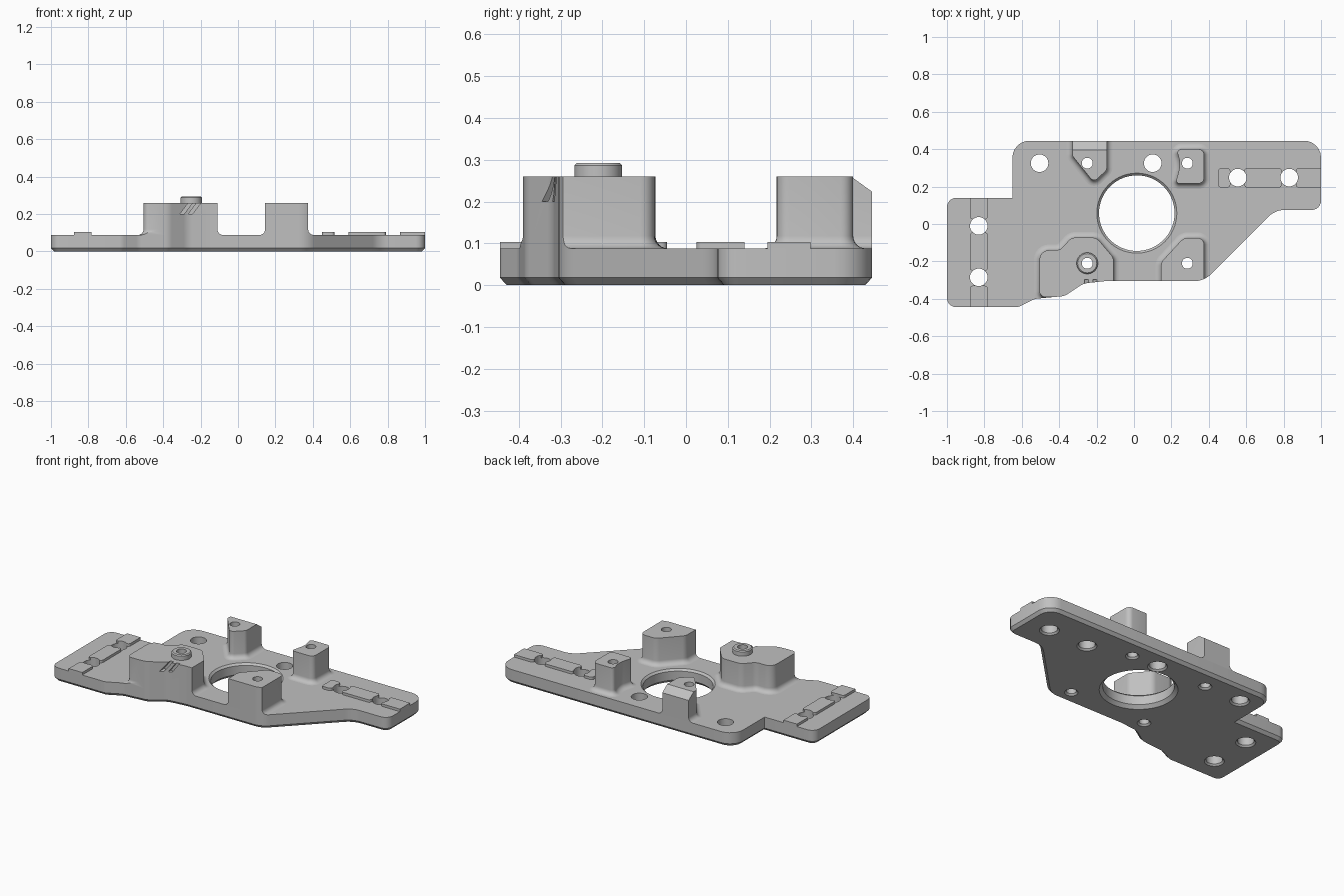
import bpy, bmesh, math
from mathutils import Vector

if "Cube" in bpy.data.objects:
    bpy.data.objects.remove(bpy.data.objects["Cube"], do_unlink=True)

TOP, POST_TOP, KEY_TOP, BOSS_TOP = 0.088, 0.26, 0.104, 0.293

grey = bpy.data.materials.new("light grey")
grey.use_nodes = True
color = (0.53, 0.53, 0.53, 1)
grey.diffuse_color = color
grey.node_tree.nodes["Principled BSDF"].inputs["Base Color"].default_value = color


def rounded(corners, steps=6):
    """Counter-clockwise outline from (x, y, corner radius)."""
    out = []
    n = len(corners)
    for i, (x, y, r) in enumerate(corners):
        p = Vector((x, y))
        if r == 0:
            out.append(p)
            continue
        a = (Vector(corners[i - 1][:2]) - p).normalized()
        b = (Vector(corners[(i + 1) % n][:2]) - p).normalized()
        half = a.angle(b) / 2
        center = p + (a + b).normalized() * r / math.sin(half)
        start = p + a * r / math.tan(half) - center
        sweep = math.pi - 2 * half
        if a.x * b.y - a.y * b.x > 0:
            sweep = -sweep
        for k in range(steps + 1):
            t = sweep * k / steps
            c, s = math.cos(t), math.sin(t)
            out.append(center + Vector((start.x * c - start.y * s,
                                        start.x * s + start.y * c)))
    return out


def offset(loop, d):
    """Move an outline outward by d with mitred corners."""
    out = []
    for i, p in enumerate(loop):
        a = (p - loop[i - 1]).normalized()
        b = (loop[(i + 1) % len(loop)] - p).normalized()
        na, nb = Vector((a.y, -a.x)), Vector((b.y, -b.x))
        out.append(p + (na + nb) * d / max(1 + na.dot(nb), 0.3))
    return out


def circle(x, y, r, n):
    return [Vector((x + r * math.cos(2 * math.pi * i / n),
                    y + r * math.sin(2 * math.pi * i / n))) for i in range(n)]


def level(loop, z):
    return [(p.x, p.y, z) for p in loop]


def loft(bm, rings):
    """Closed solid through rings of equal length."""
    rows = [[bm.verts.new(p) for p in ring] for ring in rings]
    n = len(rows[0])
    faces = [bm.faces.new(rows[0][::-1]), bm.faces.new(rows[-1])]
    for low, high in zip(rows, rows[1:]):
        for i in range(n):
            j = (i + 1) % n
            faces.append(bm.faces.new((low[i], low[j], high[j], high[i])))
    bmesh.ops.recalc_face_normals(bm, faces=faces)


def build(name, *solids):
    bm = bmesh.new()
    for rings in solids:
        loft(bm, rings)
    mesh = bpy.data.meshes.new(name)
    bm.to_mesh(mesh)
    bm.free()
    mesh.materials.append(grey)
    ob = bpy.data.objects.new(name, mesh)
    bpy.context.collection.objects.link(ob)
    return ob


def select(ob):
    bpy.ops.object.select_all(action='DESELECT')
    ob.select_set(True)
    bpy.context.view_layer.objects.active = ob


def boolean(ob, tool, operation):
    select(ob)
    mod = ob.modifiers.new("cut", 'BOOLEAN')
    mod.operation, mod.object, mod.solver = operation, tool, 'EXACT'
    bpy.ops.object.modifier_apply(modifier=mod.name)


# Base plate with chamfered underside
outline = rounded([
    (-1, -0.445, 0.05), (-0.62, -0.445, 0.06), (-0.53, -0.4, 0.08),
    (-0.37, -0.385, 0.08), (-0.27, -0.318, 0.1), (-0.15, -0.305, 0.1),
    (0.375, -0.305, 0.12), (0.755, 0.075, 0.12), (1, 0.075, 0.05),
    (1, 0.445, 0.09), (-0.65, 0.445, 0.09), (-0.65, 0.14, 0),
    (-1, 0.14, 0.05)])
plate = build("base_plate", [level(offset(outline, -0.016), 0),
                             level(outline, 0.018), level(outline, TOP)])

# Helpers: plate envelope, holes, slanted grooves, sloped trim
envelope = build("envelope_cutter", [level(outline, -0.1), level(outline, 0.5)])


def hole(x, y, r, n=32, bevel=0.01):
    return [level(circle(x, y, r + d, n), z) for d, z in
            ((bevel, -0.02), (bevel, 0), (0, bevel), (0, 0.4))]


post_holes = [(x, y) for x in (-0.25, 0.285) for y in (-0.21, 0.325)]
plate_holes = [(-0.505, 0.325), (0.1, 0.325), (-0.83, -0.01),
               (-0.83, -0.285), (0.555, 0.248), (0.83, 0.248)]
bore = [level(circle(0.015, 0.058, r, 64), z) for r, z in
        ((0.222, -0.02), (0.222, 0), (0.202, 0.02),
         (0.202, TOP - 0.012), (0.214, TOP), (0.214, 0.4))]
holes = build("hole_cutter", bore,
              *[hole(x, y, 0.029) for x, y in post_holes],
              *[hole(x, y, 0.047) for x, y in plate_holes])


def groove(x):
    side = [(x, 0.2), (x + 0.022, 0.2), (x + 0.082, 0.28), (x + 0.06, 0.28)]
    return [[(px, y, pz) for px, pz in side] for y in (-0.5, -0.298)]


grooves = build("groove_cutter", groove(-0.31), groove(-0.265))
slope = [(0.395, POST_TOP), (0.52, 0.17), (0.52, 0.4), (0.395, 0.4)]
trim = build("trim_cutter", [[(x, y, z) for y, z in slope] for x in (-0.5, 0)])
cutters = (envelope, holes, grooves, trim)

# Posts, coved into the plate and trimmed flush with its edge
COVE = 0.03
post_shapes = {
    "front_right_post": [
        (-0.505, -0.39, 0.03), (-0.11, -0.39, 0), (-0.11, -0.18, 0.04),
        (-0.2, -0.073, 0.05), (-0.335, -0.073, 0.05), (-0.395, -0.14, 0.05),
        (-0.505, -0.14, 0.05)],
    "front_left_post": [
        (0.145, -0.4, 0), (0.375, -0.4, 0), (0.375, -0.075, 0.035),
        (0.265, -0.075, 0.05), (0.145, -0.205, 0.05)],
    "back_right_post": [
        (-0.33, 0.5, 0), (-0.33, 0.365, 0.03), (-0.215, 0.222, 0.025),
        (-0.145, 0.29, 0.03), (-0.145, 0.5, 0)],
    "back_left_post": [
        (0.222, 0.217, 0.015), (0.375, 0.217, 0.03), (0.375, 0.4, 0.03),
        (0.225, 0.4, 0.02), (0.25, 0.325, 0.14)],
}
parts = [plate]
for name, corners in post_shapes.items():
    loop = rounded(corners)
    rings = [level(offset(loop, COVE), TOP - 0.001)]
    for k in range(7):
        a = k / 6 * math.pi / 2
        rings.append(level(offset(loop, COVE * (1 - math.sin(a))),
                           TOP + COVE * (1 - math.cos(a))))
    rings.append(level(loop, POST_TOP))
    post = build(name, rings)
    boolean(post, envelope, 'INTERSECT')
    parts.append(post)
boolean(parts[1], grooves, 'DIFFERENCE')
boolean(parts[3], trim, 'DIFFERENCE')

# Locating boss on the front right post
parts.append(build("locating_boss", [
    level(circle(-0.25, -0.21, r, 40), z) for r, z in
    ((0.057, POST_TOP - 0.002), (0.057, BOSS_TOP - 0.006),
     (0.051, BOSS_TOP), (0.042, BOSS_TOP))]))


# Raised key strips interrupted by the mounting holes
def key(name, x0, x1, y0, y1):
    loop = rounded([(x0, y0, 0.015), (x1, y0, 0.015),
                    (x1, y1, 0.015), (x0, y1, 0.015)], 4)
    ob = build(name, [level(loop, TOP - 0.001), level(loop, KEY_TOP)])
    boolean(ob, envelope, 'INTERSECT')
    parts.append(ob)


for i, (a, b) in enumerate(((0.45, 0.515), (0.59, 0.79), (0.865, 1.03))):
    key(f"left_key_{i + 1}", a, b, 0.195, 0.298)
for i, (a, b) in enumerate(((-0.48, -0.33), (-0.25, -0.045), (0.025, 0.17))):
    key(f"right_key_{i + 1}", -0.877, -0.782, a, b)

# Drill the holes and finish the shading
for ob in parts:
    boolean(ob, holes, 'DIFFERENCE')
    select(ob)
    bpy.ops.object.shade_smooth_by_angle(angle=math.radians(30))
for ob in cutters:
    bpy.data.objects.remove(ob, do_unlink=True)
